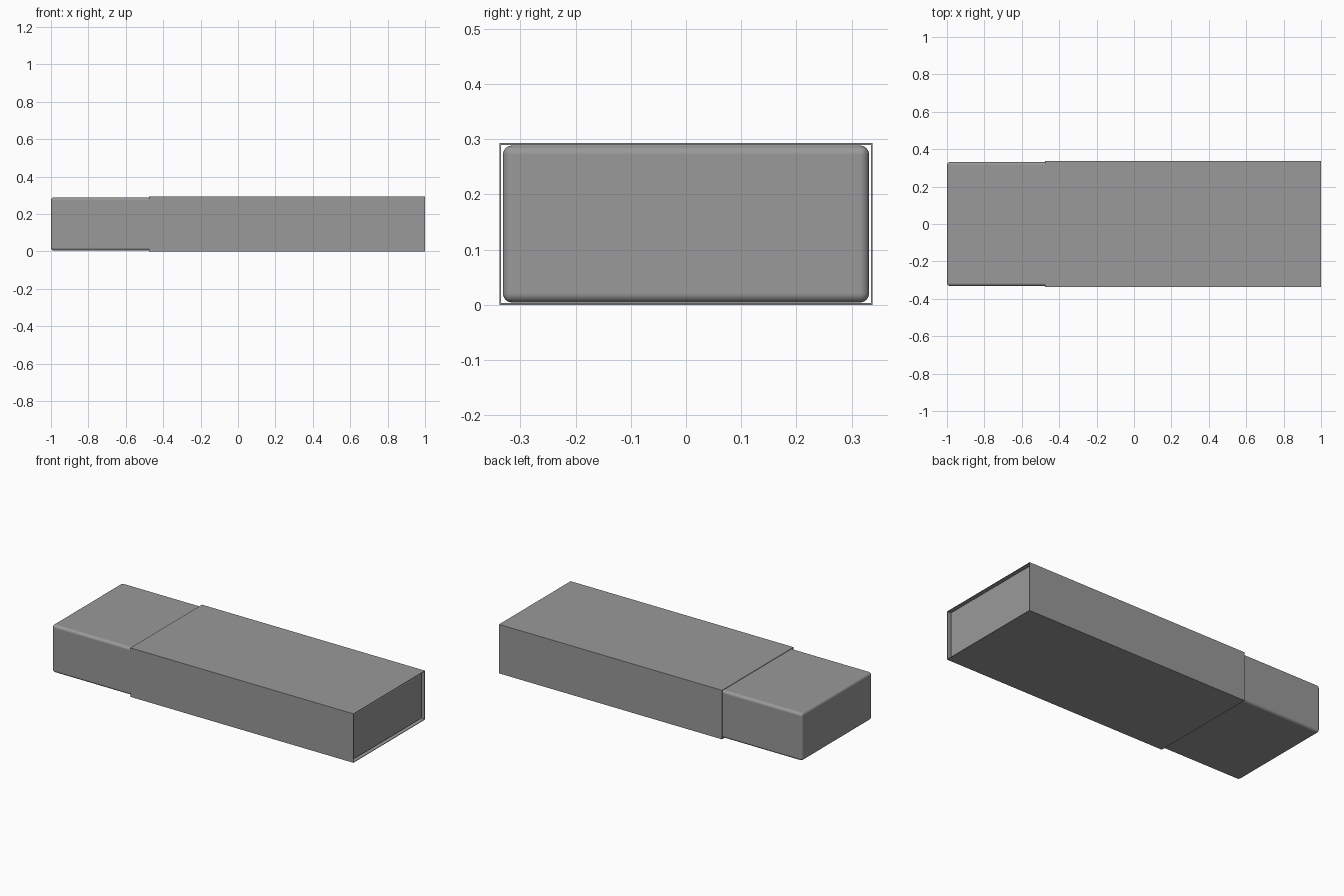
import bpy, bmesh

if "Cube" in bpy.data.objects:
    bpy.data.objects.remove(bpy.data.objects["Cube"])

# Dark grey shared by both parts
grey = bpy.data.materials.new("dark_grey")
grey.diffuse_color = (0.32, 0.32, 0.32, 1)
grey.use_nodes = True
grey.node_tree.nodes["Principled BSDF"].inputs["Base Color"].default_value = grey.diffuse_color


def new_object(name, bm):
    bmesh.ops.recalc_face_normals(bm, faces=bm.faces)
    mesh = bpy.data.meshes.new(name)
    bm.to_mesh(mesh)
    bm.free()
    mesh.materials.append(grey)
    obj = bpy.data.objects.new(name, mesh)
    bpy.context.collection.objects.link(obj)
    return obj


def rect(bm, x, half_y, z0, z1):
    return [bm.verts.new((x, y, z)) for y, z in
            ((-half_y, z0), (half_y, z0), (half_y, z1), (-half_y, z1))]


def bridge(bm, a, b):
    for i in range(4):
        j = (i + 1) % 4
        bm.faces.new((a[i], a[j], b[j], b[i]))


# Outer sleeve: thin rectangular tube, open at both ends
X0, X1, HALF_Y, HEIGHT, WALL = -0.475, 1.0, 0.338, 0.293, 0.003
bm = bmesh.new()
loops = [rect(bm, X0, HALF_Y, 0, HEIGHT),
         rect(bm, X1, HALF_Y, 0, HEIGHT),
         rect(bm, X1, HALF_Y - WALL, WALL, HEIGHT - WALL),
         rect(bm, X0, HALF_Y - WALL, WALL, HEIGHT - WALL)]
for a, b in zip(loops, loops[1:] + loops[:1]):
    bridge(bm, a, b)
new_object("sleeve", bm)

# Inner block: rounded box sliding out of the sleeve, slightly recessed at +x
bm = bmesh.new()
a = rect(bm, -1.0, 0.332, 0.004, 0.289)
b = rect(bm, 0.989, 0.332, 0.004, 0.289)
bm.faces.new(a)
bm.faces.new(b)
bridge(bm, a, b)
block = new_object("inner_block", bm)
bpy.context.view_layer.objects.active = block
block.select_set(True)
bpy.ops.object.shade_smooth()
bevel = block.modifiers.new("rounded_edges", 'BEVEL')
bevel.width = 0.017
bevel.segments = 4
bevel.harden_normals = True
bpy.ops.object.modifier_apply(modifier=bevel.name)
